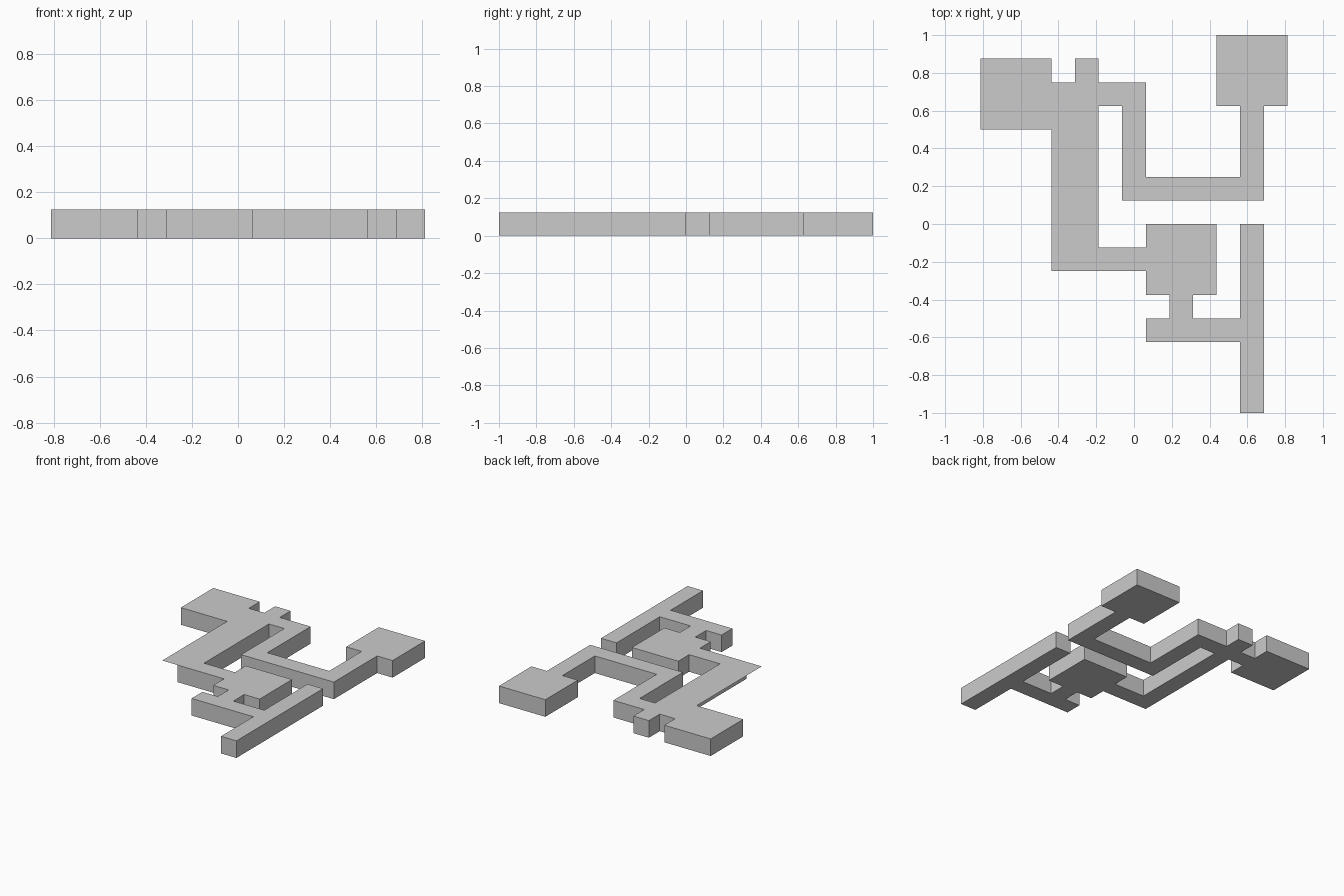
import bpy, bmesh

if "Cube" in bpy.data.objects:
    bpy.data.objects.remove(bpy.data.objects["Cube"])

CELL = 0.125
X0, Y0, H = -0.8125, -1.0, 0.125


def make_floor_plan(name, rects, height):
    """Merge cell rectangles (i0, j0, i1, j1) into one outline; raise it if height is given."""
    cells = {(i, j) for a, b, c, d in rects for i in range(a, c) for j in range(b, d)}
    bm = bmesh.new()
    z = 0 if height else H
    for i, j in sorted(cells):
        bm.faces.new([bm.verts.new((X0 + (i + u) * CELL, Y0 + (j + v) * CELL, z))
                      for u, v in ((0, 0), (1, 0), (1, 1), (0, 1))])
    bmesh.ops.remove_doubles(bm, verts=bm.verts[:], dist=1e-4)
    if height:
        base = bm.faces[:]
        ext = bmesh.ops.extrude_face_region(bm, geom=base, use_keep_orig=True)
        top = [g for g in ext["geom"] if isinstance(g, bmesh.types.BMVert)]
        bmesh.ops.translate(bm, verts=top, vec=(0, 0, height))
        bmesh.ops.recalc_face_normals(bm, faces=bm.faces[:])
    bmesh.ops.dissolve_limit(bm, angle_limit=0.01, verts=bm.verts[:], edges=bm.edges[:])
    mesh = bpy.data.meshes.new(name)
    bm.to_mesh(mesh)
    bm.free()
    obj = bpy.data.objects.new(name, mesh)
    bpy.context.collection.objects.link(obj)
    return obj


# Square rooms
rooms = [(0, 12, 3, 15), (10, 13, 13, 16), (7, 5, 10, 8)]

# Corridors linking the rooms
corridors = [
    (3, 13, 7, 14),    # from west room eastwards
    (4, 6, 5, 15),     # long west spine with its stub
    (6, 9, 7, 14),     # down
    (6, 9, 12, 10),    # across
    (11, 9, 12, 13),   # up to north-east room
    (5, 6, 7, 7),      # spine to central room
    (8, 4, 9, 5),      # neck below central room
    (7, 3, 12, 4),     # cross hall
    (11, 0, 12, 8),    # long south hall
]
make_floor_plan("rooms_and_corridors", rooms + corridors, H)

# Thin sheet overhanging beside the west spine, level with the top
make_floor_plan("overhang_sheet", [(3, 6, 4, 13)], 0)
